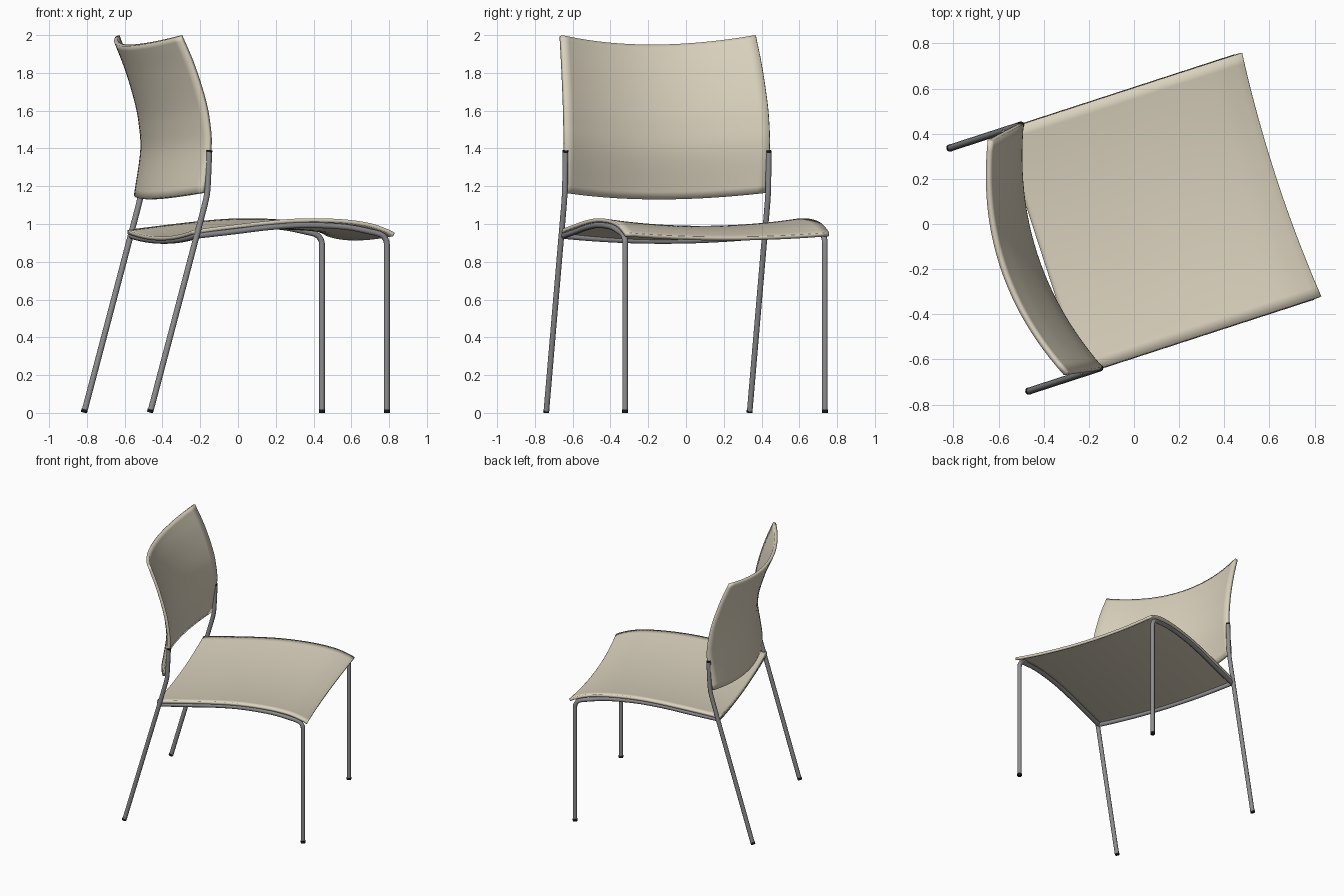
import bpy, bmesh, math
from mathutils import Vector, Matrix

if "Cube" in bpy.data.objects:
    bpy.data.objects.remove(bpy.data.objects["Cube"])

# Chair is modelled facing +x (side = y), then turned 18 degrees
TURN = Matrix.Rotation(math.radians(18), 4, 'Z') @ Matrix.Translation((0, 0.006, 0))


def material(name, rgb):
    m = bpy.data.materials.new(name)
    m.diffuse_color = (*rgb, 1)
    m.use_nodes = True
    m.node_tree.nodes["Principled BSDF"].inputs["Base Color"].default_value = m.diffuse_color
    return m


SHELL = material("beige_shell", (0.70, 0.64, 0.51))
METAL = material("grey_metal", (0.27, 0.27, 0.28))
BLACK = material("black_plastic", (0.01, 0.01, 0.01))
R = 0.0155


def smooth_path(pts, n=6):
    """Catmull-Rom resampling through control points."""
    p = [Vector(q) for q in pts]
    p = [2 * p[0] - p[1]] + p + [2 * p[-1] - p[-2]]
    out = []
    for a, b, c, d in zip(p, p[1:], p[2:], p[3:]):
        for k in range(n):
            t = k / n
            out.append(0.5 * (2 * b + (c - a) * t + (2 * a - 5 * b + 4 * c - d) * t**2
                              + (3 * b - a - 3 * c + d) * t**3))
    return out + [p[-2]]


def finish(ob, mat):
    ob.data.materials.append(mat)
    bpy.ops.object.select_all(action='DESELECT')
    bpy.context.view_layer.objects.active = ob
    ob.select_set(True)
    if ob.type == 'CURVE':
        bpy.ops.object.convert(target='MESH')
    bpy.ops.object.shade_smooth_by_angle(angle=math.radians(40))


def tube(name, pts, mat=METAL, r=R):
    cu = bpy.data.curves.new(name, 'CURVE')
    cu.dimensions = '3D'
    cu.bevel_depth, cu.bevel_resolution, cu.use_fill_caps = r, 3, True
    sp = cu.splines.new('POLY')
    sp.points.add(len(pts) - 1)
    for s, q in zip(sp.points, pts):
        s.co = (*(TURN @ Vector(q)), 1)
    ob = bpy.data.objects.new(name, cu)
    bpy.context.collection.objects.link(ob)
    finish(ob, mat)


def sheet(name, rows, thickness):
    """Curved plate from rows of points, thickened behind its face."""
    bm = bmesh.new()
    vs = [[bm.verts.new(TURN @ Vector(q)) for q in row] for row in rows]
    for a, b in zip(vs, vs[1:]):
        for j in range(len(a) - 1):
            bm.faces.new((a[j], b[j], b[j + 1], a[j + 1]))
    me = bpy.data.meshes.new(name)
    bm.to_mesh(me)
    bm.free()
    ob = bpy.data.objects.new(name, me)
    bpy.context.collection.objects.link(ob)
    mod = ob.modifiers.new("thickness", 'SOLIDIFY')
    mod.thickness, mod.offset = thickness, -1
    finish(ob, SHELL)


N = 24
SPAN = [-1 + 2 * j / N for j in range(N + 1)]

# Seat: side profile (depth, height, sag), sagging across its width
profile = smooth_path([(-0.43, 0.968, 0.035), (-0.3, 0.985, 0.04), (0, 1.018, 0.04),
                       (0.2, 1.03, 0.04), (0.4, 1.025, 0.04), (0.55, 1.005, 0.035),
                       (0.65, 0.973, 0.027), (0.69, 0.953, 0.022)])
rows = []
for u, z, sag in profile:
    pull = 0.027 * max(0, (u - 0.3) / 0.39)
    rows.append([(u - pull * (1 - s * s), 0.567 * s, z - sag * (1 - s * s)) for s in SPAN])
sheet("seat", rows, 0.02)

# Backrest: edge profile (depth, height, half width), bowed backwards in the middle
profile = smooth_path([(-0.365, 1.165, 0.562), (-0.329, 1.4, 0.566), (-0.338, 1.55, 0.565),
                       (-0.365, 1.68, 0.56), (-0.42, 1.85, 0.55), (-0.483, 2.0, 0.538)])
rows = []
for u, z, w in profile:
    t = (z - 1.165) / 0.835
    dip = 0.035 + 0.015 * t
    rows.append([(u - 0.12 * (1 - s * s), w * s, z - dip * (1 - s * s)) for s in SPAN])
rows = [list(c) for c in zip(*rows)]       # columns first so the face points forward
sheet("backrest", rows, 0.022)

for side, y in (("left", 0.556), ("right", -0.556)):
    # Front leg bending into the rail under the seat edge
    bend = [(0.592 + 0.058 * math.cos(a), y, 0.892 + 0.058 * math.sin(a))
            for a in (math.radians(15 * k) for k in range(6))]
    rail = smooth_path([(0.58, y, 0.955), (0.42, y, 0.984), (0.2, y, 0.994), (0, y, 0.983),
                        (-0.2, y, 0.96), (-0.41, y, 0.937)])
    tube("front_leg_" + side, [(0.65, y, 0.015)] + bend + rail)
    tube("front_foot_" + side, [(0.65, y, 0), (0.65, y, 0.018)], BLACK, R + 0.001)
    # Rear leg rising past the seat to hold the backrest
    y *= 1.018
    tube("rear_leg_" + side, [(-0.668, y, 0.012), (-0.37, y, 1.09)] +
         smooth_path([(-0.36, y, 1.13), (-0.351, y, 1.19), (-0.342, y, 1.38)], 4))
    tube("rear_foot_" + side, [(-0.672, y, 0.003), (-0.668, y, 0.018)], BLACK, R + 0.001)
    tube("rear_cap_" + side, [(-0.342, y, 1.378), (-0.341, y, 1.39)], BLACK, R)

# Sagging cross bar below the rear edge of the seat
tube("rear_bar", [(-0.41, 0.56 * s, 0.937 - 0.027 * (1 - s * s)) for s in SPAN])
